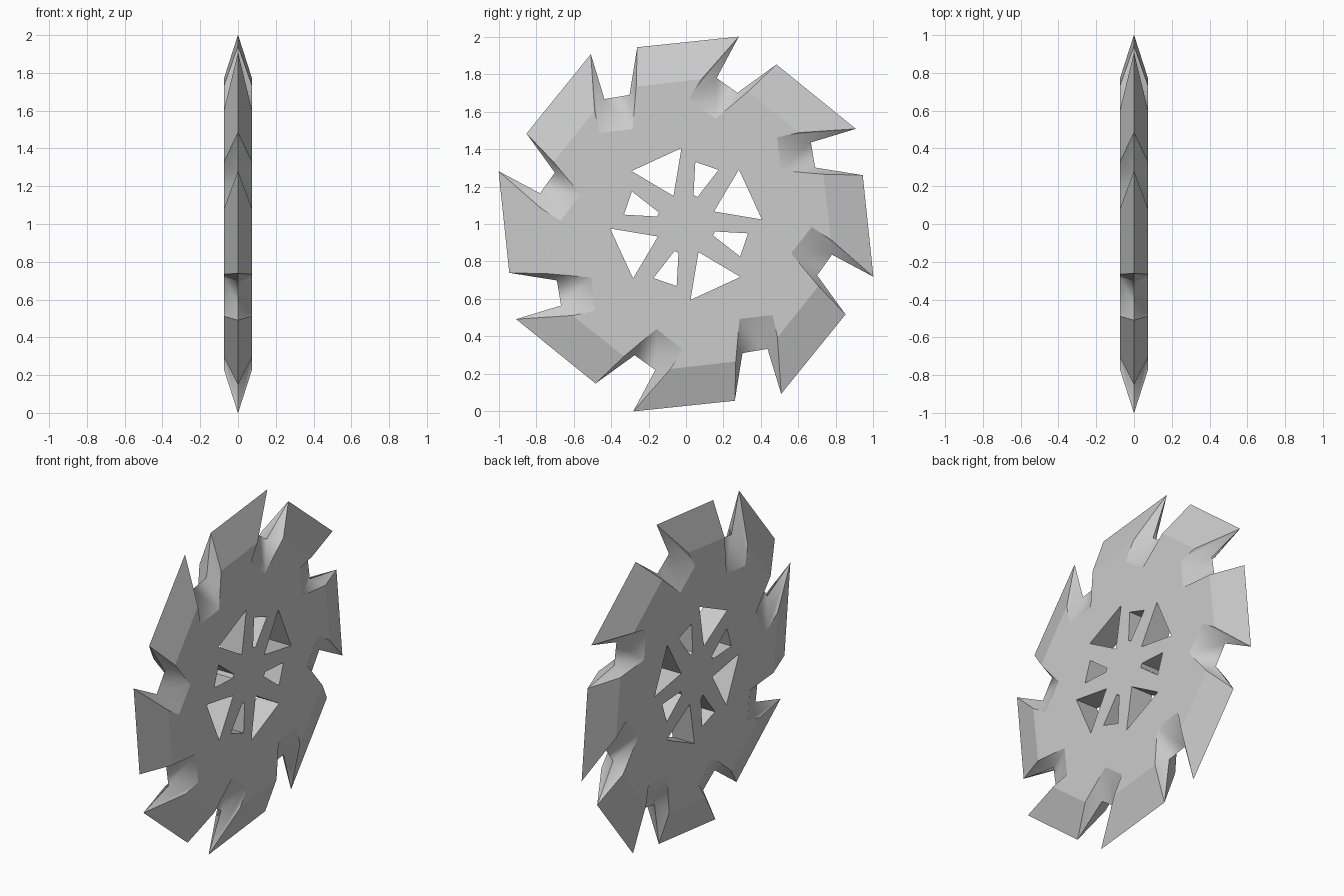
import bpy, bmesh
from math import cos, sin, pi

if "Cube" in bpy.data.objects:
    bpy.data.objects.remove(bpy.data.objects["Cube"])

HALF = 0.073  # half thickness of the plate

# (y, z) around the hub: one gullet with its tooth corners, repeated 8 times
RIM = [(-0.509, 0.908), (-0.436, 0.668), (-0.302, 0.690), (-0.261, 0.945)]    # sharp mid-plane edge
FACE = [(-0.489, 0.607), (-0.463, 0.487), (-0.286, 0.508), (-0.266, 0.735)]   # flat side outline
# Cut-outs, repeated 4 times
BIG = [(-0.291, 0.283), (-0.024, 0.406), (-0.067, 0.150)]
SMALL = [(0.050, 0.332), (0.174, 0.289), (0.061, 0.144), (0.040, 0.155)]


def turn(p, a):
    """Rotate clockwise about the hub."""
    return (p[0] * cos(a) + p[1] * sin(a), p[1] * cos(a) - p[0] * sin(a))


def repeat(points, n):
    return [[turn(p, i * 2 * pi / n) for p in points] for i in range(n)]


bm = bmesh.new()


def ring(points, x):
    return [bm.verts.new((x, y, z + 1)) for y, z in points]


def loop_edges(vs):
    return [bm.edges.new((vs[i], vs[(i + 1) % len(vs)])) for i in range(len(vs))]


def band(a, b):
    n = len(a)
    return [bm.faces.new((a[i], a[(i + 1) % n], b[(i + 1) % n], b[i])) for i in range(n)]


rim = ring(sum(repeat(RIM, 8), []), 0)
holes = repeat(BIG, 4) + repeat(SMALL, 4)
hole_rings = {}

# Flat sides with cut-outs, plus bevelled teeth and gullets
for x in (-HALF, HALF):
    outline = ring(sum(repeat(FACE, 8), []), x)
    hole_rings[x] = [ring(h, x) for h in holes]
    edges = loop_edges(outline)
    for h in hole_rings[x]:
        edges += loop_edges(h)
    bmesh.ops.triangle_fill(bm, edges=edges, use_beauty=True, use_dissolve=False,
                            normal=(1, 0, 0))
    for i, f in enumerate(band(rim, outline)):
        f.smooth = i % 4 != 3  # gullets are rounded, tooth bevels are flat

# Cut-out walls
for a, b in zip(hole_rings[-HALF], hole_rings[HALF]):
    band(a, b)

bmesh.ops.recalc_face_normals(bm, faces=bm.faces)
rim_set = set(rim)
for e in bm.edges:
    if e.verts[0] in rim_set and e.verts[1] in rim_set:
        e.smooth = False

mesh = bpy.data.meshes.new("saw_blade")
bm.to_mesh(mesh)
bm.free()
blade = bpy.data.objects.new("saw_blade", mesh)
bpy.context.collection.objects.link(blade)
